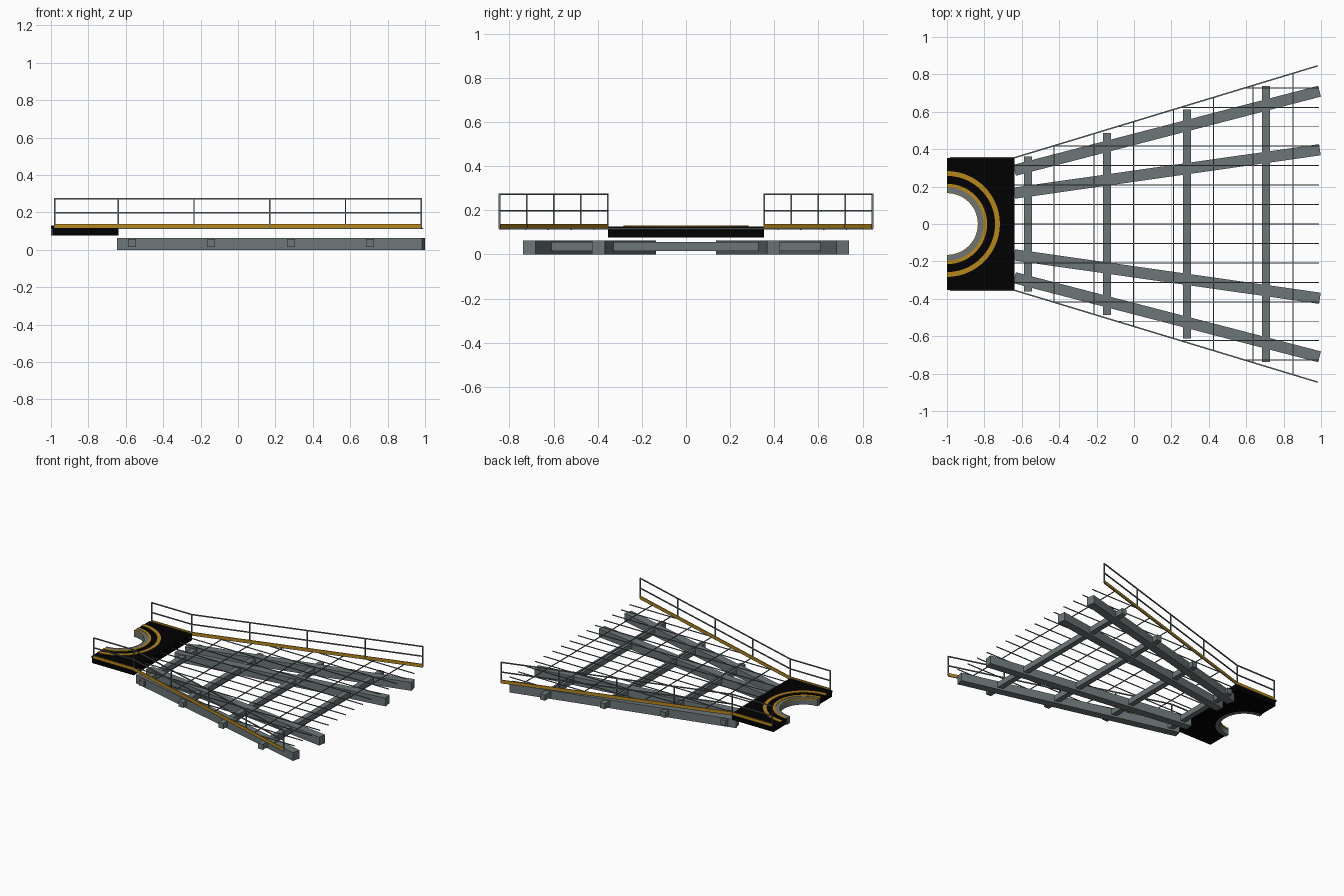
import bpy, bmesh, math
from mathutils import Vector

if "Cube" in bpy.data.objects:
    bpy.data.objects.remove(bpy.data.objects["Cube"])


def material(name, rgb):
    m = bpy.data.materials.new(name)
    m.diffuse_color = (*rgb, 1)
    m.use_nodes = True
    m.node_tree.nodes["Principled BSDF"].inputs["Base Color"].default_value = m.diffuse_color
    return m


STEEL = material("steel grey", (0.15, 0.18, 0.185))
BLACK = material("black deck", (0.0003, 0.0003, 0.0003))
YELLOW = material("safety yellow", (0.47, 0.24, 0.012))


def finish(name, bm, mat):
    bmesh.ops.recalc_face_normals(bm, faces=bm.faces)
    me = bpy.data.meshes.new(name)
    bm.to_mesh(me)
    bm.free()
    me.materials.append(mat)
    ob = bpy.data.objects.new(name, me)
    bpy.context.collection.objects.link(ob)
    return ob


def add_bar(bm, a, b, w, h):
    """Box running from a to b, w wide and h high."""
    a, b = Vector(a), Vector(b)
    d = (b - a).normalized()
    side = d.cross(Vector((0, 0, 1)))
    side = side.normalized() if side.length > 1e-4 else Vector((1, 0, 0))
    up = side.cross(d)
    corners = [(-1, -1), (1, -1), (1, 1), (-1, 1)]
    v = [[bm.verts.new(p + side * s * w / 2 + up * t * h / 2) for s, t in corners]
         for p in (a, b)]
    bm.faces.new(v[0])
    bm.faces.new(v[1])
    for i in range(4):
        j = (i + 1) % 4
        bm.faces.new((v[0][i], v[0][j], v[1][j], v[1][i]))


def bars(name, mat, segments, w, h):
    bm = bmesh.new()
    for a, b in segments:
        add_bar(bm, a, b, w, h)
    return finish(name, bm, mat)


def slab(name, mat, outline, z0, z1):
    bm = bmesh.new()
    f = bm.faces.new([bm.verts.new((x, y, z0)) for x, y in outline])
    r = bmesh.ops.extrude_face_region(bm, geom=[f])
    for v in r["geom"]:
        if isinstance(v, bmesh.types.BMVert):
            v.co.z = z1
    return finish(name, bm, mat)


def arc(r, n=32):
    """Half circle opening towards -x, from +y round to -y."""
    return [(-1 + r * math.sin(math.pi * i / n), r * math.cos(math.pi * i / n))
            for i in range(n + 1)]


def half_ring(name, mat, r0, r1, z0, z1):
    slab(name, mat, arc(r1) + arc(r0)[::-1], z0, z1)


def edge_y(x):
    """Half width of the walkway at x."""
    return 0.354 + (x + 0.64) * (0.845 - 0.354) / 1.62


# Deck body and top plate with a semicircular opening
def deck(name, x0, z0, z1):
    hole = [(max(x, x0 + i * 1e-5), y) for i, (x, y) in enumerate(arc(0.198)[::-1])]
    slab(name, BLACK, [(x0, 0.354), (-0.638, 0.354), (-0.638, -0.354), (x0, -0.354)]
         + hole, z0, z1)


deck("deck_body", -0.992, 0.077, 0.115)
deck("deck_plate", -1.0, 0.115, 0.127)

# Edging rings round the opening
half_ring("opening_lining", STEEL, 0.168, 0.198, 0.077, 0.128)
half_ring("inner_lip", YELLOW, 0.165, 0.169, 0.118, 0.130)
half_ring("inner_stripe", YELLOW, 0.196, 0.215, 0.126, 0.131)
half_ring("outer_stripe", YELLOW, 0.257, 0.283, 0.126, 0.131)

# Main splayed beams and cross beams
main = []
for s in (1, -1):
    main += [((-0.639, s * 0.287, 0.032), (0.992, s * 0.710, 0.032)),
             ((-0.640, s * 0.165, 0.032), (0.994, s * 0.397, 0.032))]
bars("main_beams", STEEL, main, 0.06, 0.064)
cross = [((x, -y, 0.036), (x, y, 0.036)) for x, y in
         ((-0.567, 0.36), (-0.144, 0.487), (0.283, 0.612), (0.706, 0.737))]
bars("cross_beams", STEEL, cross, 0.042, 0.042)

# Open grid of thin bars
long_bars = []
for i in range(-7, 8):
    y = i * 0.104
    start = max(-0.64, -0.64 + (abs(y) - 0.354) * 1.62 / 0.491)
    long_bars.append(((start, y, 0.113), (0.99, y, 0.113)))
bars("grid_long_bars", STEEL, long_bars, 0.005, 0.006)
grid_cross = []
for i in range(7):
    x = -0.428 + i * 0.213
    grid_cross.append(((x, -edge_y(x), 0.116), (x, edge_y(x), 0.116)))
bars("grid_cross_bars", STEEL, grid_cross, 0.005, 0.006)

# Railings, toe boards and edge bars on both sides
rails, posts, toes, edges = [], [], [], []
for s in (1, -1):
    path = [(-0.98, s * 0.354), (-0.64, s * 0.354), (0.98, s * 0.845)]
    for (ax, ay), (bx, by) in zip(path, path[1:]):
        for z in (0.198, 0.273):
            rails.append(((ax, ay, z), (bx, by, z)))
        toes.append(((ax, ay, 0.128), (bx, by, 0.128)))
    edges.append(((*path[1], 0.115), (*path[2], 0.115)))
    for x in (-0.98, -0.64, -0.235, 0.17, 0.575, 0.98):
        y = s * max(0.354, edge_y(x))
        posts.append(((x, y, 0.117), (x, y, 0.276)))
bars("hand_rails", STEEL, rails, 0.0075, 0.0075)
bars("rail_posts", STEEL, posts, 0.0075, 0.0075)
bars("toe_boards", YELLOW, toes, 0.007, 0.021)
bars("edge_bars", STEEL, edges, 0.006, 0.005)
